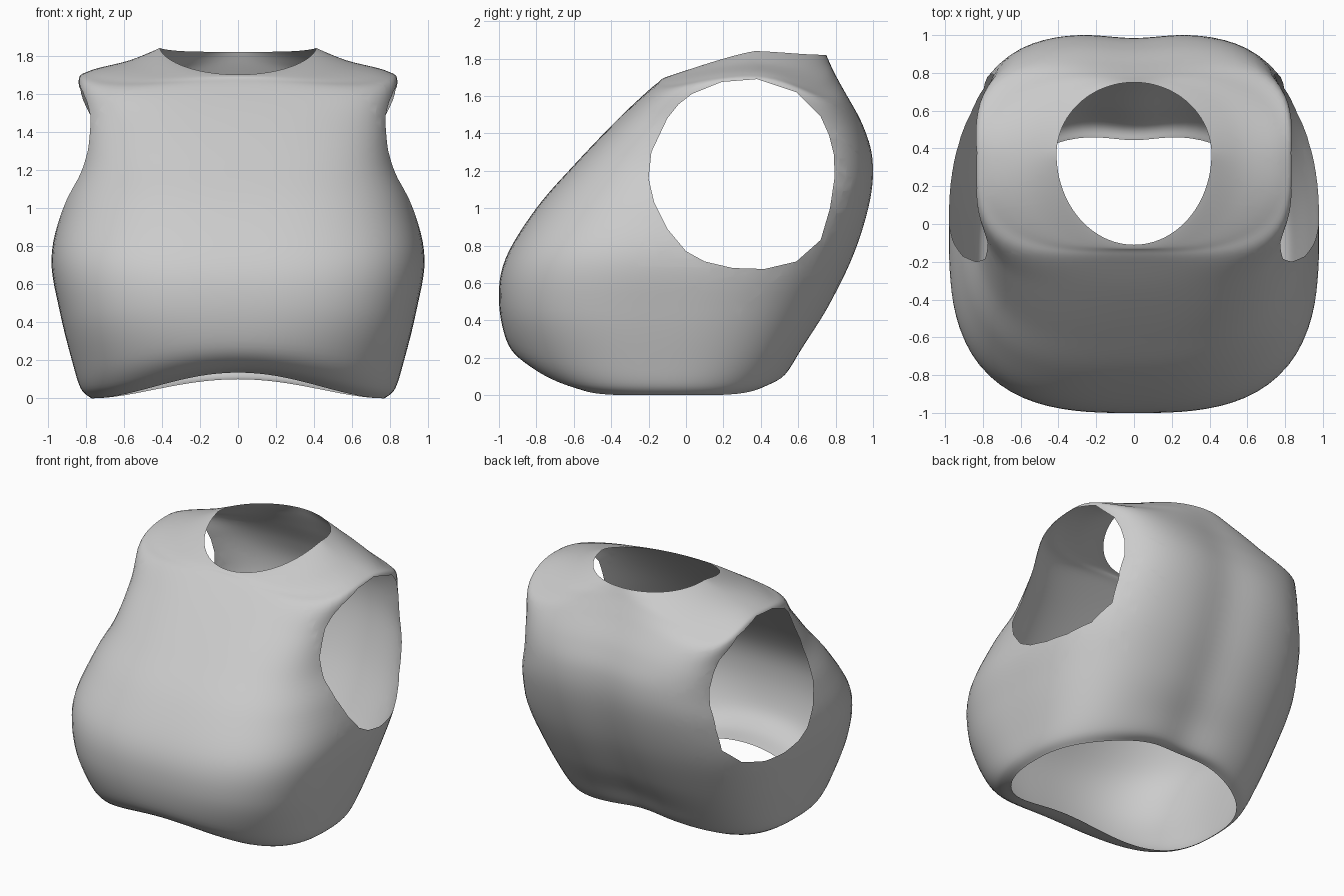
import bpy, bmesh, math
from mathutils import Vector

if "Cube" in bpy.data.objects:
    bpy.data.objects.remove(bpy.data.objects["Cube"])

# Levels from hem to neck: half width, front y, back y,
# front z, side z, back z, front squareness, back squareness
LEVELS = [
    (.77, -.69, .48, .135, .00, .10, 2.5, 2.5),
    (.825, -.84, .55, .17, .05, .125, 2.4, 2.6),
    (.87, -.95, .64, .27, .19, .27, 2.5, 2.8),
    (.935, -1.0, .77, .50, .45, .47, 2.9, 2.9),
    (.98, -.965, .91, .73, .73, .76, 3.0, 2.9),
    (.925, -.80, .995, 1.00, 1.00, 1.05, 3.0, 3.1),
    (.84, -.59, 1.005, 1.24, 1.22, 1.27, 3.3, 3.5),
    (.815, -.36, .95, 1.48, 1.45, 1.45, 3.8, 3.9),
    (.84, -.20, .86, 1.63, 1.66, 1.62, 3.7, 3.8),
    (.78, -.145, .80, 1.675, 1.72, 1.73, 2.9, 2.9),
    (.57, -.13, .77, 1.69, 1.775, 1.785, 2.3, 2.3),
    (.41, -.11, .75, 1.70, 1.84, 1.82, 2.0, 2.0),
]
# Arm opening outline in the side view (y, z), clockwise
ARM = [(-.2, 1.16), (-.185, 1.3), (-.1, 1.48), (-.04, 1.555), (.03, 1.61),
       (.19, 1.675), (.38, 1.69), (.59, 1.62), (.72, 1.49), (.765, 1.39),
       (.79, 1.29), (.795, 1.17), (.77, 1.0), (.72, .83), (.59, .715),
       (.42, .675), (.25, .68), (.1, .715), (0, .77), (-.1, .89),
       (-.17, 1.03)]
SIDES, STEPS = 96, 6
LAST = len(LEVELS) - 1


def catmull(a, b, c, d, t):
    return .5 * (2 * b + (c - a) * t + (2 * a - 5 * b + 4 * c - d) * t * t
                 + (3 * b - a - 3 * c + d) * t ** 3)


def level_at(u):
    """Smoothly interpolated level values at position u."""
    i = min(int(u), LAST - 1)
    rows = [LEVELS[min(max(k, 0), LAST)] for k in range(i - 1, i + 3)]
    return [catmull(*vals, u - i) for vals in zip(*rows)]


def ring(u):
    """Rounded cross-section with its own front, side and back heights."""
    w, yf, yb, zf, zs, zb, nf, nb = level_at(u)
    up = u / LAST
    groove = .036 * math.cos(math.pi / 2 * up)
    bend = 2 - 1.4 * up
    ym = (yf + yb) / 2 + .05 * up ** 4
    slump = math.exp(-((u - 8.7) / 1.4) ** 2)   # shoulders slope at corners
    pts = []
    for k in range(SIDES):
        t = 2 * math.pi * k / SIDES
        c, s = math.cos(t), math.sin(t)
        n = nb if s > 0 else nf
        r = (abs(c) ** n + abs(s) ** n) ** (-1 / n)
        x, v = r * c, r * s
        y = ym + v * (yb - ym if v > 0 else ym - yf)
        if v > 0:
            y -= groove * v * math.exp(-(x * w / .2) ** 2)
        end = zb if v > 0 else zf
        z = zs + (end - zs) * max(0, 1 - x * x) ** bend
        z -= (.2 if v > 0 else .08) * slump * x * x * v * v
        pts.append((x * w, y, z))
    return pts


# Body shell, open at hem and neck
bm = bmesh.new()
count = LAST * STEPS
rings = [[bm.verts.new(p) for p in ring(i / STEPS)] for i in range(count + 1)]
for lo, hi in zip(rings, rings[1:]):
    for k in range(SIDES):
        m = (k + 1) % SIDES
        bm.faces.new((lo[k], lo[m], hi[m], hi[k]))

# Arm openings: trim both sides along the outline, then remove the inside
inside = [f for f in bm.faces if abs(f.calc_center_median().x) > .5
          and (f.calc_center_median().yz - Vector((.3, 1.18))).length < .75]
for (y0, z0), (y1, z1) in zip(ARM, ARM[1:] + ARM[:1]):
    co, no = Vector((0, y0, z0)), Vector((0, z0 - z1, y1 - y0)).normalized()
    geom = set(inside)
    for f in inside:
        geom.update(f.edges)
        geom.update(f.verts)
    res = bmesh.ops.bisect_plane(bm, geom=list(geom), dist=1e-5,
                                 plane_co=co, plane_no=no)
    inside = [f for f in res['geom'] if isinstance(f, bmesh.types.BMFace)
              and (f.calc_center_median() - co).dot(no) < 0]
bmesh.ops.delete(bm, geom=inside, context='FACES')

mesh = bpy.data.meshes.new("torso_shell")
bm.to_mesh(mesh)
bm.free()
mesh.shade_smooth()
body = bpy.data.objects.new("torso_shell", mesh)
bpy.context.collection.objects.link(body)
